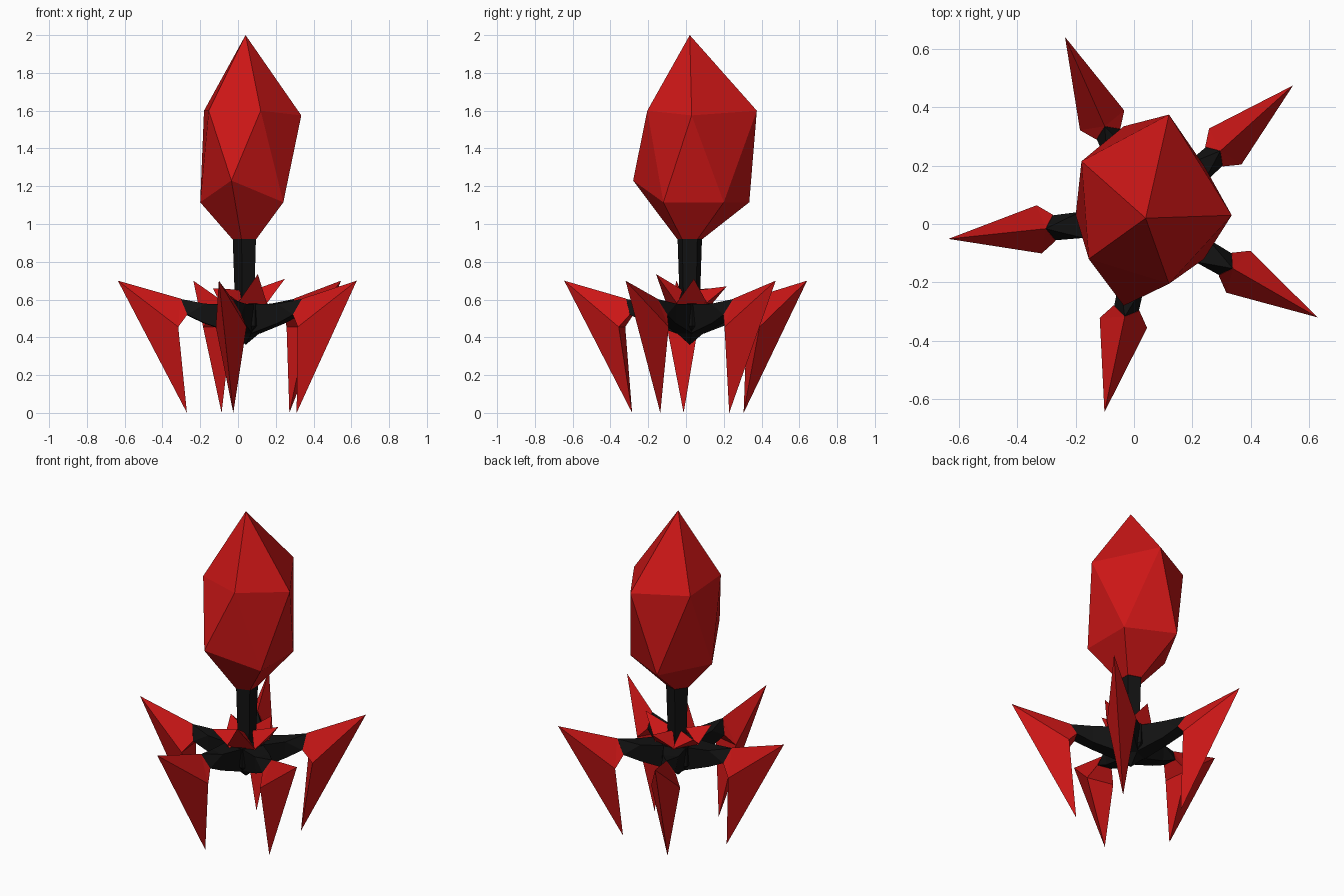
import bpy, bmesh
from math import cos, sin, radians
from mathutils import Vector

if "Cube" in bpy.data.objects:
    bpy.data.objects.remove(bpy.data.objects["Cube"])

CX, CY = 0.04, 0.02          # main axis
ARM_ANGLES = [42 + 72 * k for k in range(5)]


def material(name, color):
    m = bpy.data.materials.new(name)
    m.diffuse_color = color
    m.use_nodes = True
    m.node_tree.nodes["Principled BSDF"].inputs["Base Color"].default_value = m.diffuse_color
    return m


RED = material("red", (0.60, 0.008, 0.008, 1))
BLACK = material("black", (0.006, 0.006, 0.006, 1))


def build(name, verts, faces, mat):
    bm = bmesh.new()
    vs = [bm.verts.new(v) for v in verts]
    for f in faces:
        bm.faces.new([vs[i] for i in f])
    bmesh.ops.recalc_face_normals(bm, faces=bm.faces)
    me = bpy.data.meshes.new(name)
    bm.to_mesh(me)
    bm.free()
    me.materials.append(mat)
    ob = bpy.data.objects.new(name, me)
    bpy.context.collection.objects.link(ob)
    return ob


def polar(angle, pts):
    """(radius, sideways, z) points turned about the main axis."""
    a = radians(angle)
    return [Vector((CX + r * cos(a) - t * sin(a), CY + r * sin(a) + t * cos(a), z))
            for r, t, z in pts]


def ring(r, z, start):
    return [polar(start + 72 * k, [(r, 0, z)])[0] for k in range(5)]


# Head: stretched, slightly irregular icosahedron with a cut-off bottom
upper = [(0.335, 0.03, 1.575), (0.12, 0.375, 1.60), (-0.18, 0.215, 1.60),
         (-0.155, -0.12, 1.60), (0.12, -0.205, 1.60)]
lower = [(0.24, 0.20, 1.115), (-0.035, 0.335, 1.115), (-0.20, 0.03, 1.115),
         (-0.035, -0.28, 1.23), (0.24, -0.12, 1.115)]
faces = [tuple(range(11, 16))]
for k in range(5):
    n = (k + 1) % 5
    faces += [(0, 1 + k, 1 + n), (1 + k, 6 + k, 1 + n), (6 + k, 6 + n, 1 + n),
              (6 + k, 11 + k, 11 + n, 6 + n)]
build("head", [(CX, CY, 2.0)] + upper + lower + ring(0.07, 0.92, 36), faces, RED)

# Neck: five-sided column
sides = [(k, (k + 1) % 5, 5 + (k + 1) % 5, 5 + k) for k in range(5)]
caps = [tuple(range(5)), tuple(range(5, 10))]
build("neck", ring(0.055, 0.55, 36) + ring(0.068, 0.925, 36), sides + caps, BLACK)

# Hub: five-sided block with a pointed underside
hub = [(10, k, (k + 1) % 5) for k in range(5)]
build("hub", ring(0.12, 0.46, 6) + ring(0.12, 0.58, 6) + [(CX, CY, 0.36)],
      sides + hub + [caps[1]], BLACK)

for i, a in enumerate(ARM_ANGLES, 1):
    # Arm: tapered, triangular at the claw end
    build(f"arm_{i}", polar(a, [
        (0.06, -0.07, 0.575), (0.06, 0.07, 0.575), (0.06, 0.05, 0.42), (0.06, -0.05, 0.42),
        (0.22, -0.045, 0.578), (0.22, 0.045, 0.578), (0.22, 0.04, 0.475), (0.22, -0.04, 0.475),
        (0.345, 0, 0.603), (0.315, 0.043, 0.52), (0.315, -0.043, 0.52)]),
        [(0, 1, 2, 3), (0, 1, 5, 4), (1, 2, 6, 5), (2, 3, 7, 6), (3, 0, 4, 7),
         (4, 5, 8), (5, 6, 9), (5, 9, 8), (6, 7, 10, 9), (7, 4, 10), (4, 8, 10), (8, 9, 10)],
        BLACK)
    # Claw: blade with raised outer tip and ground tip
    build(f"claw_{i}", polar(a, [
        (0.68, 0, 0.70), (0.312, 0, 0.0), (0.367, 0.083, 0.455), (0.367, -0.083, 0.455),
        (0.345, 0, 0.605), (0.315, 0.045, 0.52), (0.315, -0.045, 0.52)]),
        [(0, 2, 1), (0, 1, 3), (0, 4, 2), (0, 3, 4), (4, 5, 2), (4, 3, 6),
         (4, 6, 5), (5, 6, 3, 2), (1, 2, 3)], RED)

# Collar spikes between the arms, leaning outwards round the neck
for i, (a, r, z) in enumerate([(6, 0.21, 0.71), (78, 0.20, 0.67), (150, 0.20, 0.66),
                               (222, 0.19, 0.66), (290, 0.19, 0.735)], 1):
    build(f"collar_spike_{i}", polar(a, [
        (0.10, 0.085, 0.575), (0.10, -0.085, 0.575), (0.04, 0, 0.65), (r, 0, z)]),
        [(0, 1, 2), (0, 1, 3), (1, 2, 3), (2, 0, 3)], RED)
